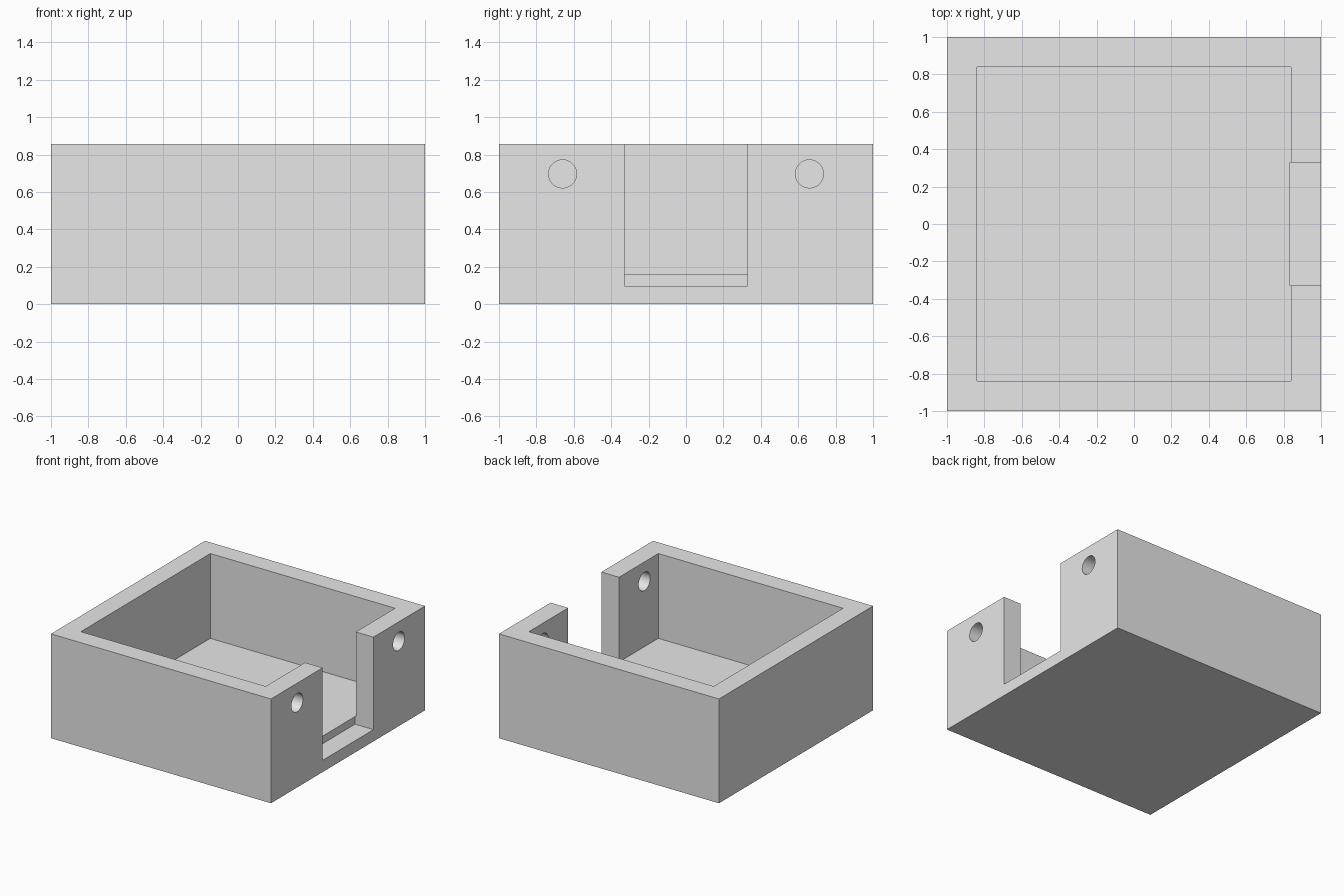
import bpy
import math

cube = bpy.data.objects.get("Cube")
if cube:
    bpy.data.objects.remove(cube, do_unlink=True)

HEIGHT = 0.857
FLOOR = 0.16
INNER = 0.84

grey = bpy.data.materials.new("light_grey")
grey.use_nodes = True
grey.diffuse_color = (0.8, 0.8, 0.8, 1)
grey.node_tree.nodes["Principled BSDF"].inputs["Base Color"].default_value = (0.8, 0.8, 0.8, 1)


def box(name, low, high):
    """Axis-aligned box between two corners."""
    centre = [(a + b) / 2 for a, b in zip(low, high)]
    bpy.ops.mesh.primitive_cube_add(size=1, location=centre)
    obj = bpy.context.object
    obj.name = name
    obj.scale = [b - a for a, b in zip(low, high)]
    bpy.ops.object.transform_apply(location=True, rotation=True, scale=True)
    obj.data.materials.append(grey)
    return obj


def cut(target, cutter):
    """Subtract the cutter from the target and remove the cutter."""
    cutter.hide_render = True
    mod = target.modifiers.new("cut", 'BOOLEAN')
    mod.operation = 'DIFFERENCE'
    mod.solver = 'EXACT'
    mod.object = cutter
    bpy.context.view_layer.objects.active = target
    bpy.ops.object.modifier_apply(modifier=mod.name)
    bpy.data.objects.remove(cutter, do_unlink=True)


# Open tray body with its cavity
tray = box("open_tray", (-1, -1, 0), (1, 1, HEIGHT))
cut(tray, box("cavity_cutter", (-INNER, -INNER, FLOOR), (INNER, INNER, 1.2)))

# Side opening, sunk slightly below the floor
cut(tray, box("opening_cutter", (0.833, -0.33, 0.097), (1.2, 0.33, 1.2)))

# Round holes through the wall on both sides of the opening
for side in (-1, 1):
    bpy.ops.mesh.primitive_cylinder_add(vertices=48, radius=0.075, depth=0.4,
                                        location=(0.92, side * 0.66, 0.697),
                                        rotation=(0, math.pi / 2, 0))
    hole = bpy.context.object
    hole.name = "hole_cutter"
    hole.data.materials.append(grey)
    cut(tray, hole)

# Smooth hole walls, crisp box edges
bpy.ops.object.select_all(action='DESELECT')
tray.select_set(True)
bpy.context.view_layer.objects.active = tray
bpy.ops.object.shade_smooth_by_angle(angle=math.radians(30))
